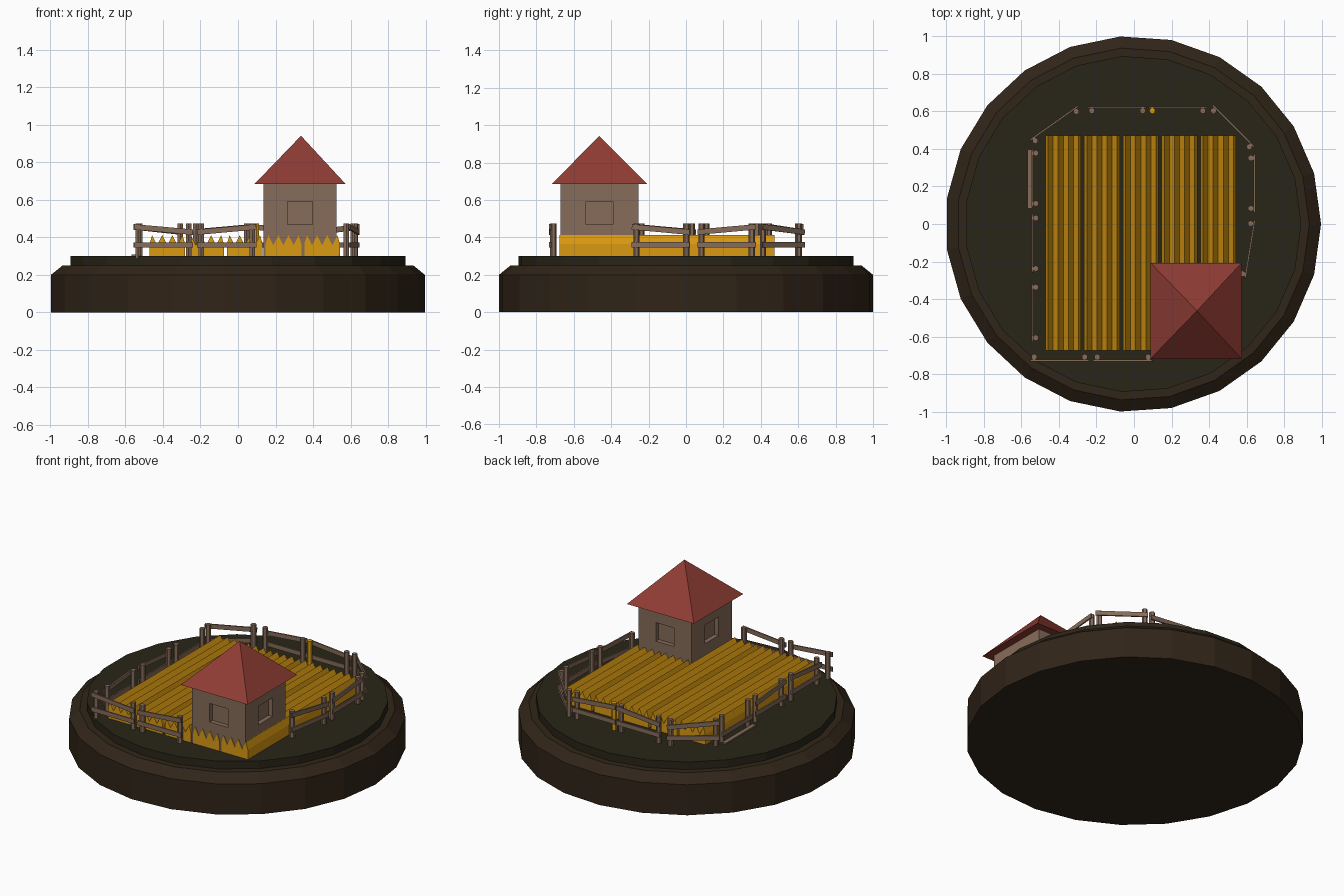
import bpy, bmesh, math
from mathutils import Vector, Matrix

if "Cube" in bpy.data.objects:
    bpy.data.objects.remove(bpy.data.objects["Cube"])


def mat(name, rgb):
    m = bpy.data.materials.new(name)
    m.diffuse_color = (*rgb, 1)
    m.use_nodes = True
    m.node_tree.nodes["Principled BSDF"].inputs["Base Color"].default_value = m.diffuse_color
    return m


EARTH = mat("earth", (0.030, 0.018, 0.009))
TURF = mat("turf", (0.022, 0.018, 0.009))
WOOD = mat("wood", (0.24, 0.15, 0.10))
TILE = mat("tile", (0.27, 0.045, 0.034))
WHEAT = mat("wheat", (0.70, 0.32, 0.006))


def finish(name, bm, m):
    bmesh.ops.recalc_face_normals(bm, faces=bm.faces[:])
    me = bpy.data.meshes.new(name)
    bm.to_mesh(me)
    bm.free()
    me.materials.append(m)
    ob = bpy.data.objects.new(name, me)
    bpy.context.collection.objects.link(ob)
    return ob


def lathe(name, profile, m, n=23, cx=-0.0047):
    bm = bmesh.new()
    rings = []
    for r, z in profile:
        rings.append([bm.verts.new((cx + r * math.cos(2 * math.pi * i / n),
                                    r * math.sin(2 * math.pi * i / n), z)) for i in range(n)])
    for a, b in zip(rings, rings[1:]):
        for i in range(n):
            j = (i + 1) % n
            bm.faces.new((a[i], a[j], b[j], b[i]))
    bm.faces.new(rings[0])
    bm.faces.new(rings[-1])
    return finish(name, bm, m)


def box(bm, mn, mx, frame=Matrix()):
    mn, mx = Vector(mn), Vector(mx)
    size = Matrix.Diagonal((*(mx - mn), 1))
    return bmesh.ops.create_cube(bm, size=1, matrix=frame @ Matrix.Translation((mn + mx) / 2) @ size)


# round base with chamfered rim and a raised turf disc
lathe("base", [(1.0023, 0), (1.0023, 0.2), (0.94, 0.25)], EARTH)
lathe("turf_disc", [(0.897, 0.25), (0.897, 0.30)], TURF)

# crop field: five beds, each a row of sharp ridges
for k in range(5):
    x0, w = -0.472 + 0.2065 * k, 0.19
    pts = [(0, 0.30), (0, 0.365)]
    for i in range(4):
        t = 0.014 + 0.054 * i
        pts.append((t, 0.412))
        if i < 3:
            pts.append((t + 0.027, 0.358))
    pts += [(w, 0.365), (w, 0.30)]
    bm = bmesh.new()
    face = bm.faces.new([bm.verts.new((x0 + x, -0.675, z)) for x, z in pts])
    ext = bmesh.ops.extrude_face_region(bm, geom=[face], use_keep_orig=True)
    bmesh.ops.translate(bm, vec=(0, 1.148, 0),
                        verts=[v for v in ext["geom"] if isinstance(v, bmesh.types.BMVert)])
    finish(f"crop_bed_{k + 1}", bm, WHEAT)

# hut walls with a recessed window on every side
HC = Vector((0.331, -0.463, 0))
bm = bmesh.new()
box(bm, (0.137, -0.671, 0.29), (0.525, -0.255, 0.69))
bmesh.ops.recalc_face_normals(bm, faces=bm.faces[:])
for f in [f for f in bm.faces if abs(f.normal.z) < 0.5]:
    n = f.normal.copy()
    side = Vector((-n.y, n.x, 0))
    half = 0.067 if abs(n.y) > 0.5 else 0.072
    mid = f.calc_center_median()
    bmesh.ops.inset_individual(bm, faces=[f], thickness=0.05)
    for v in f.verts:
        s = math.copysign(half, (v.co - mid).dot(side))
        z = 0.592 if v.co.z > mid.z else 0.47
        v.co = Vector((mid.x, mid.y, z)) + side * s
    inner = bmesh.ops.extrude_discrete_faces(bm, faces=[f])["faces"][0]
    bmesh.ops.translate(bm, vec=-n * 0.03, verts=inner.verts[:])
finish("hut_walls", bm, WOOD)

# pyramid roof
bm = bmesh.new()
base = [bm.verts.new((HC.x + 0.243 * sx, HC.y + 0.256 * sy, 0.685))
        for sx, sy in ((-1, -1), (1, -1), (1, 1), (-1, 1))]
tip = bm.verts.new((HC.x + 0.005, HC.y, 0.942))
bm.faces.new(base)
for i in range(4):
    bm.faces.new((base[i], base[(i + 1) % 4], tip))
finish("hut_roof", bm, TILE)


def post(bm, x, y):
    bmesh.ops.create_cone(bm, cap_ends=True, segments=6, radius1=0.017, radius2=0.017,
                          depth=0.185, matrix=Matrix.Translation((x, y, 0.3825)))


# fence sections, counter-clockwise: start post, end post
SECTIONS = [
    ((-0.533, -0.709), (-0.263, -0.709)), ((-0.196, -0.709), (0.076, -0.709)),
    ((0.578, -0.265), (0.622, 0.002)), ((0.624, 0.083), (0.624, 0.352)),
    ((0.614, 0.412), (0.424, 0.604)), ((0.367, 0.604), (0.098, 0.604)),
    ((0.046, 0.604), (-0.225, 0.604)), ((-0.307, 0.600), (-0.527, 0.444)),
    ((-0.524, 0.378), (-0.524, 0.109)), ((-0.524, 0.032), (-0.524, -0.238)),
    ((-0.524, -0.337), (-0.524, -0.607)),
]
for k, (a, b) in enumerate(SECTIONS):
    bm = bmesh.new()
    post(bm, *a)
    if k == 5:      # one odd post painted yellow
        odd = bmesh.new()
        post(odd, *b)
        finish("yellow_post", odd, WHEAT)
    else:
        post(bm, *b)
    dx, dy = b[0] - a[0], b[1] - a[1]
    L = math.hypot(dx, dy) / 2 + 0.022
    frame = (Matrix.Translation(((a[0] + b[0]) / 2, (a[1] + b[1]) / 2, 0))
             @ Matrix.Rotation(math.atan2(dy, dx), 4, 'Z'))
    box(bm, (-L, -0.023, 0.345), (L, -0.014, 0.374), frame)
    if k != 8:      # this section has lost its sloping top rail
        tilt = Matrix.Translation((0, 0, 0.442)) @ Matrix.Rotation(0.09 * (-1) ** k, 4, 'Y')
        box(bm, (-L, -0.023, -0.0145), (L, -0.014, 0.0145), frame @ tilt)
    finish(f"fence_section_{k + 1}", bm, WOOD)

# rail lying on the ground
bm = bmesh.new()
box(bm, (-0.568, 0.083, 0.299), (-0.541, 0.398, 0.309))
finish("fallen_rail", bm, WOOD)
